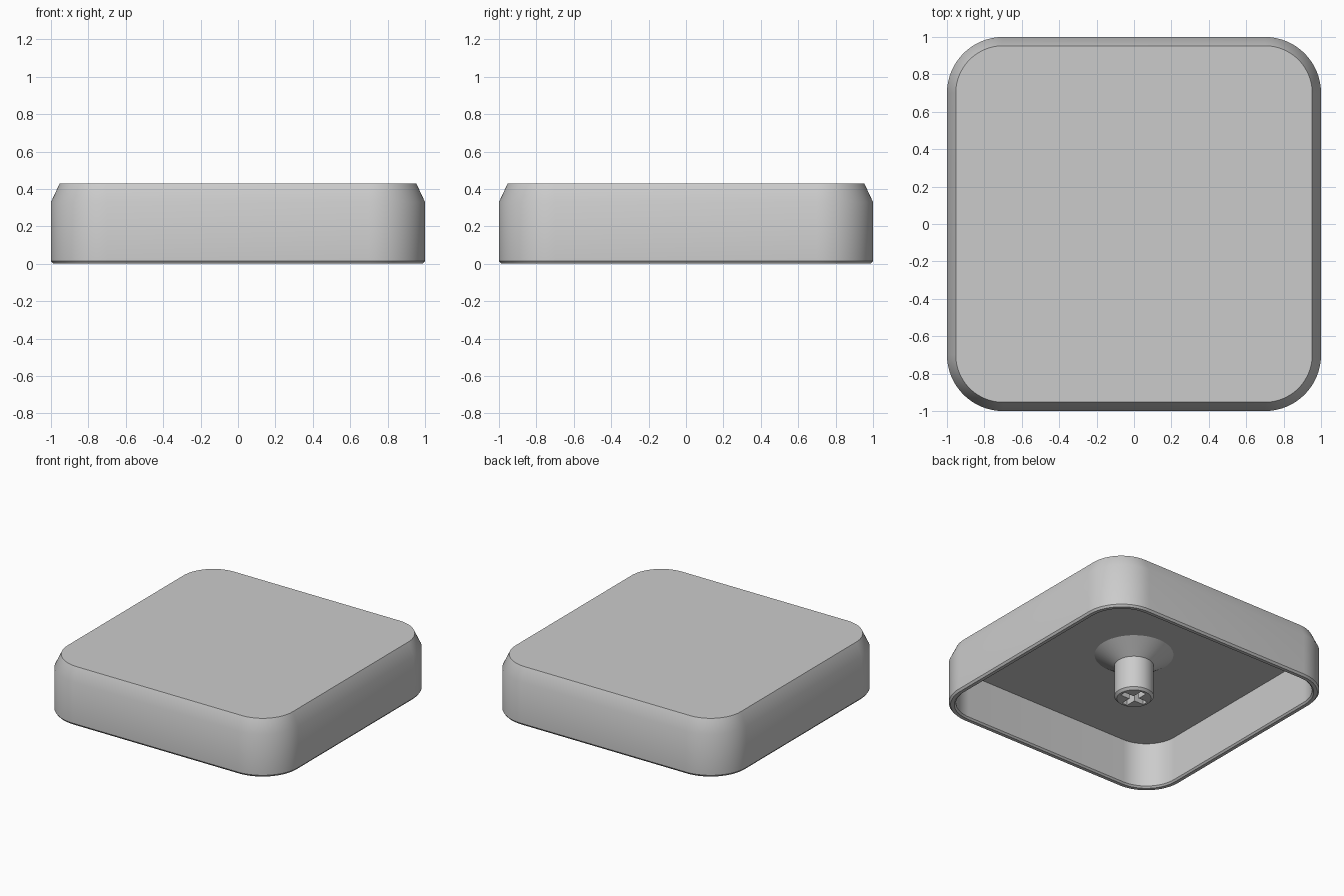
import bpy
import bmesh
import math

cube = bpy.data.objects.get("Cube")
if cube:
    bpy.data.objects.remove(cube, do_unlink=True)

# One plain grey for the whole model
grey = bpy.data.materials.new("plain grey")
grey.use_nodes = True
COLOUR = (0.6, 0.6, 0.6, 1)
grey.diffuse_color = COLOUR
grey.node_tree.nodes["Principled BSDF"].inputs["Base Color"].default_value = COLOUR


def rounded_square(inset, corner=0.3, steps=16):
    """Outline of a rounded square, offset inwards by inset."""
    centre, radius = 1 - corner, corner - inset
    points = []
    for quarter in range(4):
        mid = math.radians(45 + 90 * quarter)
        cx = math.copysign(centre, math.cos(mid))
        cy = math.copysign(centre, math.sin(mid))
        for i in range(steps + 1):
            a = math.pi / 2 * (quarter + i / steps)
            points.append((cx + radius * math.cos(a), cy + radius * math.sin(a)))
    return points


def circle(radius, steps=48):
    return [(radius * math.cos(math.tau * i / steps),
             radius * math.sin(math.tau * i / steps)) for i in range(steps)]


def cross(arm, half):
    """Outline of a plus sign."""
    quarter = [(arm, -half), (arm, half), (half, half)]
    points = []
    for _ in range(4):
        points += quarter
        quarter = [(-y, x) for x, y in quarter]
    return points


def loft(name, sections):
    """Join (outline, height) sections into a closed solid."""
    bm = bmesh.new()
    rings = [[bm.verts.new((x, y, z)) for x, y in outline] for outline, z in sections]
    count = len(rings[0])
    for low, high in zip(rings, rings[1:]):
        for i in range(count):
            j = (i + 1) % count
            bm.faces.new((low[i], low[j], high[j], high[i]))
    bm.faces.new(rings[0])
    bm.faces.new(rings[-1])
    bmesh.ops.recalc_face_normals(bm, faces=bm.faces)
    mesh = bpy.data.meshes.new(name)
    bm.to_mesh(mesh)
    bm.free()
    mesh.materials.append(grey)
    obj = bpy.data.objects.new(name, mesh)
    bpy.context.collection.objects.link(obj)
    return obj


def activate(obj):
    bpy.ops.object.select_all(action='DESELECT')
    obj.select_set(True)
    bpy.context.view_layer.objects.active = obj


# Hollow cap: ceiling, inner wall, chamfered rim, outer wall, bevelled top
cap_profile = [(0.05, 0.35), (0.05, 0.012), (0.038, 0), (0.012, 0),
               (0, 0.015), (0, 0.33), (0.047, 0.43)]
cap = loft("cap_shell", [(rounded_square(d), z) for d, z in cap_profile])

# Stem with a flared root and a chamfered end
stem_profile = [(0.12, 0), (0.137, 0.017), (0.137, 0.26), (0.274, 0.35), (0.274, 0.355)]
stem = loft("stem", [(circle(r), z) for r, z in stem_profile])

# Cross-shaped socket in the stem
cutter = loft("socket_cutter", [(cross(0.102, 0.023), z) for z in (-0.05, 0.25)])
cutter.hide_render = True
socket = stem.modifiers.new("socket", 'BOOLEAN')
socket.operation = 'DIFFERENCE'
socket.solver = 'EXACT'
socket.object = cutter
activate(stem)
bpy.ops.object.modifier_apply(modifier=socket.name)
bpy.data.objects.remove(cutter, do_unlink=True)

# Smooth curves, crisp edges
for part in (cap, stem):
    activate(part)
    bpy.ops.object.shade_smooth_by_angle(angle=math.radians(30))
